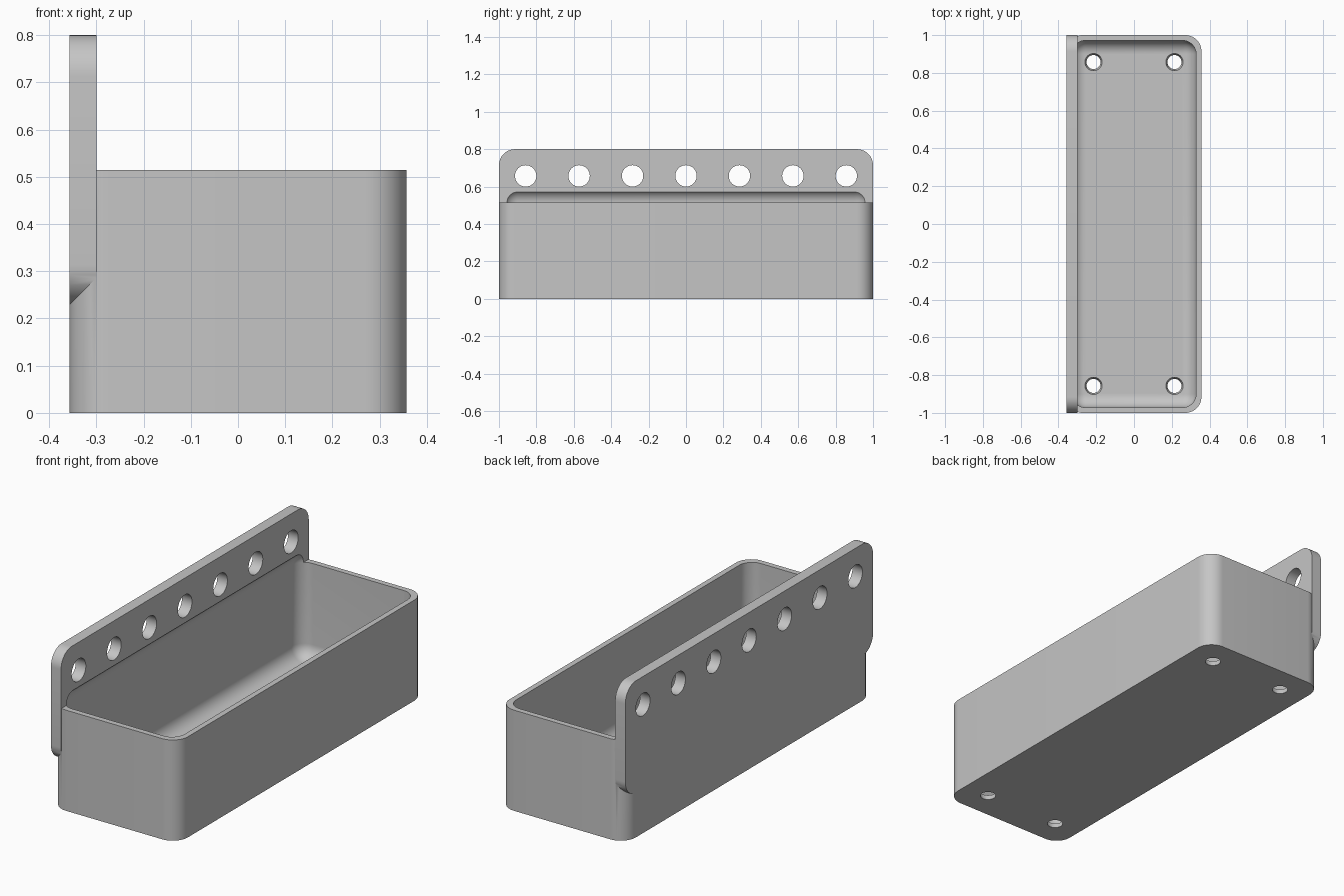
import bpy
import bmesh
import math
from mathutils import Matrix, Vector

if "Cube" in bpy.data.objects:
    bpy.data.objects.remove(bpy.data.objects["Cube"], do_unlink=True)

MM = 1 / 140          # model drawn in millimetres
CORNER = 12 * MM      # outer corner radius
WALL = 4 * MM
RIM = 72 * MM
HALF_X, HALF_Y = 50 * MM, 140 * MM

grey = bpy.data.materials.new("plain grey")
grey.use_nodes = True
colour = (0.56, 0.56, 0.56, 1)
grey.diffuse_color = colour
grey.node_tree.nodes["Principled BSDF"].inputs["Base Color"].default_value = colour


def make_object(name, bm):
    mesh = bpy.data.meshes.new(name)
    bmesh.ops.recalc_face_normals(bm, faces=bm.faces)
    bm.to_mesh(mesh)
    bm.free()
    mesh.materials.append(grey)
    obj = bpy.data.objects.new(name, mesh)
    bpy.context.collection.objects.link(obj)
    return obj


def rounded_block(name, low, high, radius, axis=None):
    """Block with the edges along one axis rounded, or all edges if axis is None."""
    low, high = Vector(low), Vector(high)
    bm = bmesh.new()
    bmesh.ops.create_cube(bm, size=1)
    bm.transform(Matrix.Translation((low + high) / 2) @ Matrix.Diagonal((high - low).to_4d()))
    edges = [e for e in bm.edges
             if axis is None or abs((e.verts[0].co - e.verts[1].co).normalized()[axis]) > 0.9]
    bmesh.ops.bevel(bm, geom=edges, offset=radius, segments=12, profile=0.5, affect='EDGES')
    return make_object(name, bm)


def drills(name, centres, r1, r2, depth, turn):
    """Set of round cutters that share one mesh."""
    bm = bmesh.new()
    for c in centres:
        bmesh.ops.create_cone(bm, cap_ends=True, segments=40, radius1=r1, radius2=r2,
                              depth=depth, matrix=Matrix.Translation(c) @ turn)
    return make_object(name, bm)


def combine(target, tool, operation):
    mod = target.modifiers.new(operation.title(), 'BOOLEAN')
    mod.operation, mod.solver, mod.object = operation, 'EXACT', tool
    bpy.context.view_layer.objects.active = target
    bpy.ops.object.modifier_apply(modifier=mod.name)
    bpy.data.objects.remove(tool, do_unlink=True)


# Tray body and the taller mounting plate along its back
tray = rounded_block("tray", (-HALF_X, -HALF_Y, 0), (HALF_X, HALF_Y, RIM), CORNER, axis=2)
plate = rounded_block("mounting_plate", (-HALF_X, -HALF_Y, 32 * MM),
                      (-HALF_X + 8 * MM, HALF_Y, 112 * MM), CORNER, axis=0)
combine(tray, plate, 'UNION')

# Cavity with soft edges, which also scoops a shallow recess into the plate
cavity = rounded_block("cavity", (WALL - HALF_X, WALL - HALF_Y, WALL),
                       (HALF_X - WALL, HALF_Y - WALL, RIM + 10 * MM), 10 * MM)
combine(tray, cavity, 'DIFFERENCE')

# Row of hanging holes through the plate
row = [(-46 * MM, i * 40 * MM, 92 * MM) for i in range(-3, 4)]
combine(tray, drills("hanging_holes", row, 8 * MM, 8 * MM, 20 * MM,
                     Matrix.Rotation(math.pi / 2, 4, 'Y')), 'DIFFERENCE')

# Tapered drain holes in the floor
drains = [(sx * 30 * MM, sy * 120 * MM, 2 * MM) for sx in (-1, 1) for sy in (-1, 1)]
combine(tray, drills("drain_holes", drains, 4.9 * MM, 6.7 * MM, 6 * MM,
                     Matrix.Identity(4)), 'DIFFERENCE')

# Smooth the rounded edges and keep the rest crisp
bpy.ops.object.select_all(action='DESELECT')
tray.select_set(True)
bpy.context.view_layer.objects.active = tray
bpy.ops.object.shade_smooth_by_angle(angle=math.radians(30))
